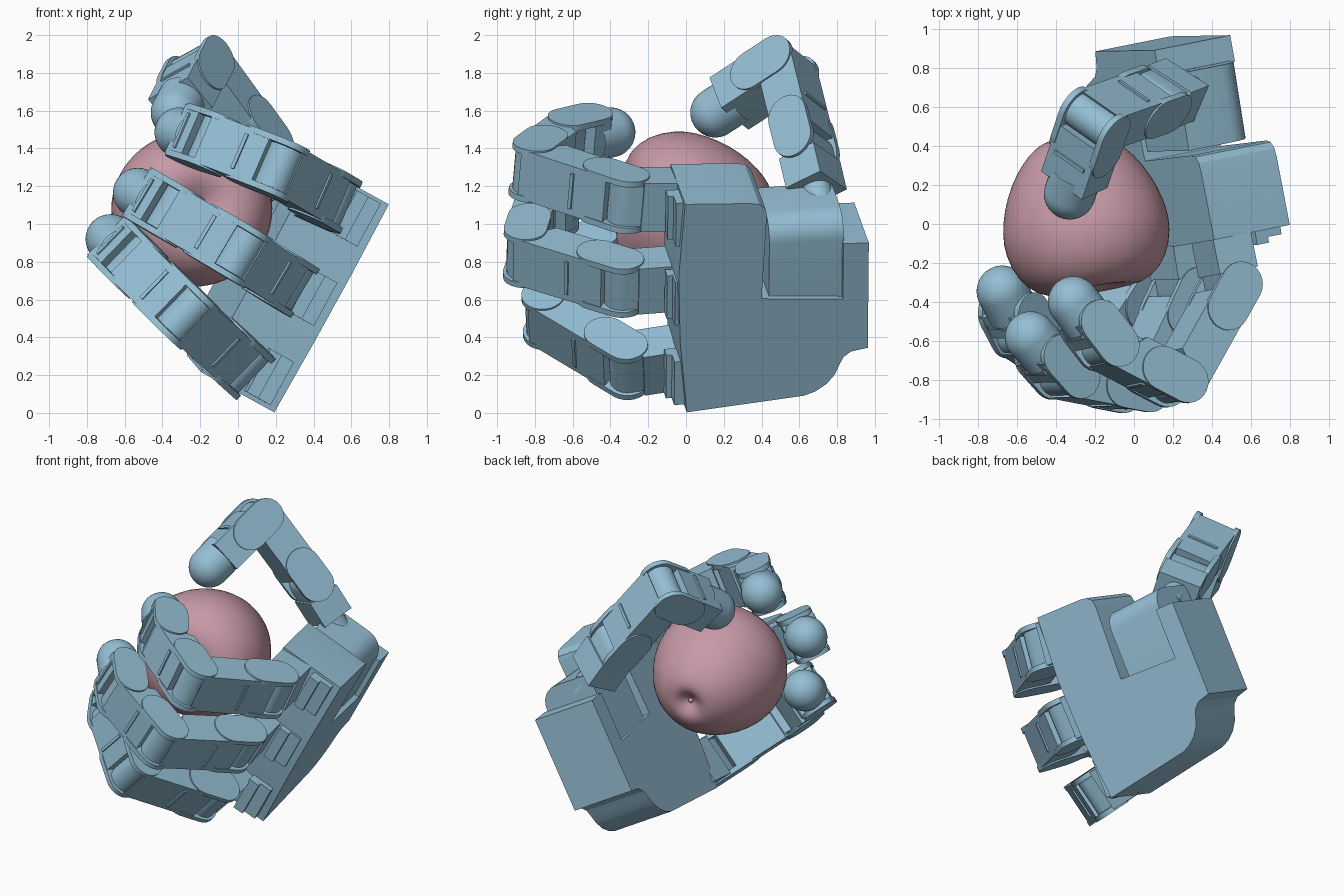
import bpy, bmesh
from math import cos, sin, pi, radians, atan2, acos
from mathutils import Vector as V, Matrix

if "Cube" in bpy.data.objects:
    bpy.data.objects.remove(bpy.data.objects["Cube"])

# Palm frame: U across the fingers, W toward the wrist, P out of the palm
W = V((-.155, .985, .075)).normalized()
U = V((.48, .008, .877)); U = (U - W * U.dot(W)).normalized()
P = U.cross(W).normalized()
O = V((.218, -.076, .71))


def material(name, col):
    m = bpy.data.materials.new(name)
    m.diffuse_color = (*col, 1)
    m.use_nodes = True
    m.node_tree.nodes["Principled BSDF"].inputs["Base Color"].default_value = m.diffuse_color
    return m


SHELL = material("blue_shell", (.3, .52, .66))
FRUIT = material("fruit_skin", (.57, .32, .38))


def frame(x, y, z, o):
    m = Matrix((x, y, z)).transposed().to_4x4()
    m.translation = o
    return m


PALM = frame(W, U, P, O)


def finish(bm, name, angle=30, mat=SHELL):
    bmesh.ops.recalc_face_normals(bm, faces=bm.faces)
    me = bpy.data.meshes.new(name)
    bm.to_mesh(me); bm.free()
    me.materials.append(mat)
    ob = bpy.data.objects.new(name, me)
    bpy.context.collection.objects.link(ob)
    bpy.ops.object.select_all(action='DESELECT')
    ob.select_set(True)
    bpy.context.view_layer.objects.active = ob
    bpy.ops.object.shade_smooth_by_angle(angle=radians(angle))
    return ob


def prism(bm, pts, a, b, m):
    """Extrude a closed 2D outline from height a to b of frame m."""
    lo = [bm.verts.new(m @ V((p[0], p[1], a))) for p in pts]
    hi = [bm.verts.new(m @ V((p[0], p[1], b))) for p in pts]
    bm.faces.new(lo); bm.faces.new(hi[::-1])
    n = len(pts)
    for i in range(n):
        bm.faces.new((lo[i], lo[(i + 1) % n], hi[(i + 1) % n], hi[i]))


def box(bm, x0, x1, y0, y1, z0, z1, m):
    prism(bm, [(x0, y0), (x1, y0), (x1, y1), (x0, y1)], z0, z1, m)


def slot(a, b, r, n=12):
    """Outline with round ends centred at a and b on the first axis."""
    right = [(b + r * sin(i * pi / n), -r * cos(i * pi / n)) for i in range(n + 1)]
    left = [(a - r * sin(i * pi / n), r * cos(i * pi / n)) for i in range(n + 1)]
    return right + left


def lathe(bm, prof, m, n):
    rings = []
    for r, t in prof:
        if r < 1e-6:
            rings.append([bm.verts.new(m @ V((0, 0, t)))] * n)
        else:
            rings.append([bm.verts.new(m @ V((r * cos(2 * pi * i / n), r * sin(2 * pi * i / n), t))) for i in range(n)])
    for p, q in zip(rings, rings[1:]):
        for i in range(n):
            j = (i + 1) % n
            vs = list(dict.fromkeys((p[i], p[j], q[j], q[i])))
            if len(vs) > 2:
                bm.faces.new(vs)


T, HW, R = .108, .15, .132      # half thickness, half width, tip radius


def link(name, a, b, curl, kind="mid"):
    z = (b - a).normalized(); L = (b - a).length
    y = z.cross(curl).normalized(); x = y.cross(z)
    m = frame(z, x, z.cross(x), a)      # outline: along, thickness; extruded across
    bm = bmesh.new()
    s = -.05 if kind == "base" else .07
    if kind == "tip":
        body = [(s, -T), (L - .09, -T), (L - .09, T), (s + .03, T)]
    else:
        body = [(s, -T), (L + .01, -T), (L - .06, 0), (L - .13, T), (s + .03, T)]
        if kind == "base":
            body = [(s, -T), (L - .07, -T), (L - .07, T), (s, T)]
        prism(bm, slot(L - .14, L, .095), -.115, .115, m)      # hinge tongue
    prism(bm, body, -HW + .01, HW - .01, m)
    if kind != "base":
        for sgn in (-1, 1):             # hinge cheeks
            prism(bm, slot(0, .15, .114), sgn * .117, sgn * HW, m)
        box(bm, L * .45, L * .45 + .02, -T - .01, -T + .01, -.1, .1, m)      # back rib
    finish(bm, name)
    if kind == "tip":                   # round rubber tip
        bm = bmesh.new()
        k = 12
        prof = [(R, L - .14)] + [(R * cos(i * pi / 2 / k), L + R * sin(i * pi / 2 / k)) for i in range(k)]
        lathe(bm, prof + [(0, L + R)], frame(x, y, z, a), 40)
        finish(bm, name + "_pad", 50)


# Fingers: two-bone solution from knuckle to tip for a given first angle
def finger(name, lateral, tilt, tip, theta, l0):
    f = -W * cos(tilt) + U * sin(tilt)
    base = O + U * lateral
    j1 = base + f * l0
    d = tip - j1
    c = (d - f * d.dot(f)).normalized()
    l1, l2, l3 = .594, .422, .294
    j2 = j1 + f * l1 * cos(theta) + c * l1 * sin(theta)
    e = tip - j2
    D = min(e.length, l2 + l3 - .002)
    ang = atan2(e.dot(c), e.dot(f)) - acos((l2 * l2 + D * D - l3 * l3) / (2 * l2 * D))
    j3 = j2 + f * l2 * cos(ang) + c * l2 * sin(ang)
    back = lambda v: c * v.dot(f) - f * v.dot(c)
    link(name + "_base", base, j1, c, "base")
    link(name + "_proximal", j1, j2, back(j2 - j1))
    link(name + "_middle", j2, j3, back(j3 - j2))
    link(name + "_tip", j3, tip, back(tip - j3), "tip")


finger("upper_finger", .4785, radians(5), V((-.31, -.4, 1.485)), radians(43), .25)
finger("centre_finger", 0, 0, V((-.53, -.58, 1.165)), radians(39.5), .265)
finger("lower_finger", -.4785, radians(-5), V((-.675, -.345, .92)), radians(52.5), .235)

# Palm with thumb notch and scooped wrist corner
outline = [(.03, -.632), (.66, -.585), (.72, -.565), (.78, -.525), (.825, -.47), (.85, -.41), (.87, -.37),
           (.91, -.34), (1.0, -.325), (1.0, .308), (.863, .315), (.863, -.02), (.426, .02),
           (.45, .52), (.442, .56), (.41, .59), (.36, .6), (.01, .625), (-.02, .2), (-.01, -.2)]
bm = bmesh.new()
prism(bm, outline, -.327, .122, PALM)
finish(bm, "palm", 25)

# Stepped mounts on the finger edge
bm = bmesh.new()
for u in (-.4785, 0, .4785):
    box(bm, -.03, .05, u - .13, u + .13, -.28, -.2, PALM)
    box(bm, -.06, .05, u - .13, u + .13, -.2, -.13, PALM)
finish(bm, "finger_mounts")

# Thumb: rounded motor block set deep in the notch, then three links
bm = bmesh.new()
block = frame(U, P, U.cross(P), V((.42, .62, .93)) + P * .09 - U * .1)
r = .13
curve = [(.26 - r + r * sin(t * pi / 12), -.195 + r - r * cos(t * pi / 12)) for t in range(7)]
prism(bm, [(-.26, .195), (-.26, -.195)] + curve + [(.26, .195)], -.2, .2, block)
finish(bm, "thumb_motor", 35)

j13, j14 = V((.21, .68, 1.23)), V((.11, .64, 1.4))
j15, tip = V((-.205, .53, 1.835)), V((-.33, .155, 1.59))
d1, d2 = j15 - j14, tip - j15
ax = d1.cross(d2).normalized()
bm = bmesh.new()
zz = (j14 - j13).normalized(); yy = zz.cross(ax).normalized()
lathe(bm, [(0, -.2), (.08, -.2), (.08, .05), (0, .05)], frame(yy, zz.cross(yy), zz, j13), 24)
finish(bm, "thumb_swivel")
link("thumb_base", j13, j14, ax.cross(zz), "base")
link("thumb_proximal", j14, j15, ax.cross(d1))
link("thumb_tip", j15, tip, ax.cross(d2), "tip")

# Held fruit: lathed, with a dimple and a small nub
prof = [(0, -.25), (.05, -.28), (.12, -.325), (.2, -.34), (.3, -.315), (.39, -.225), (.432, -.09), (.43, .02),
        (.4, .14), (.345, .26), (.27, .36), (.19, .43), (.125, .455), (.08, .445), (.045, .42), (.02, .405), (0, .40)]
z = V((-.16, .97, -.09)).normalized()
x = z.cross(V((0, 0, 1))).normalized()
F = frame(x, z.cross(x) * .965, z, V((-.25, -.005, 1.075)))
bm = bmesh.new()
lathe(bm, prof, F, 32)
fruit = finish(bm, "fruit", 60, FRUIT)
sub = fruit.modifiers.new("smooth", 'SUBSURF'); sub.levels = sub.render_levels = 1
bm = bmesh.new()
bmesh.ops.create_uvsphere(bm, u_segments=12, v_segments=8, radius=.016, matrix=F @ Matrix.Translation((0, 0, .41)))
finish(bm, "fruit_nub", 60, FRUIT)
